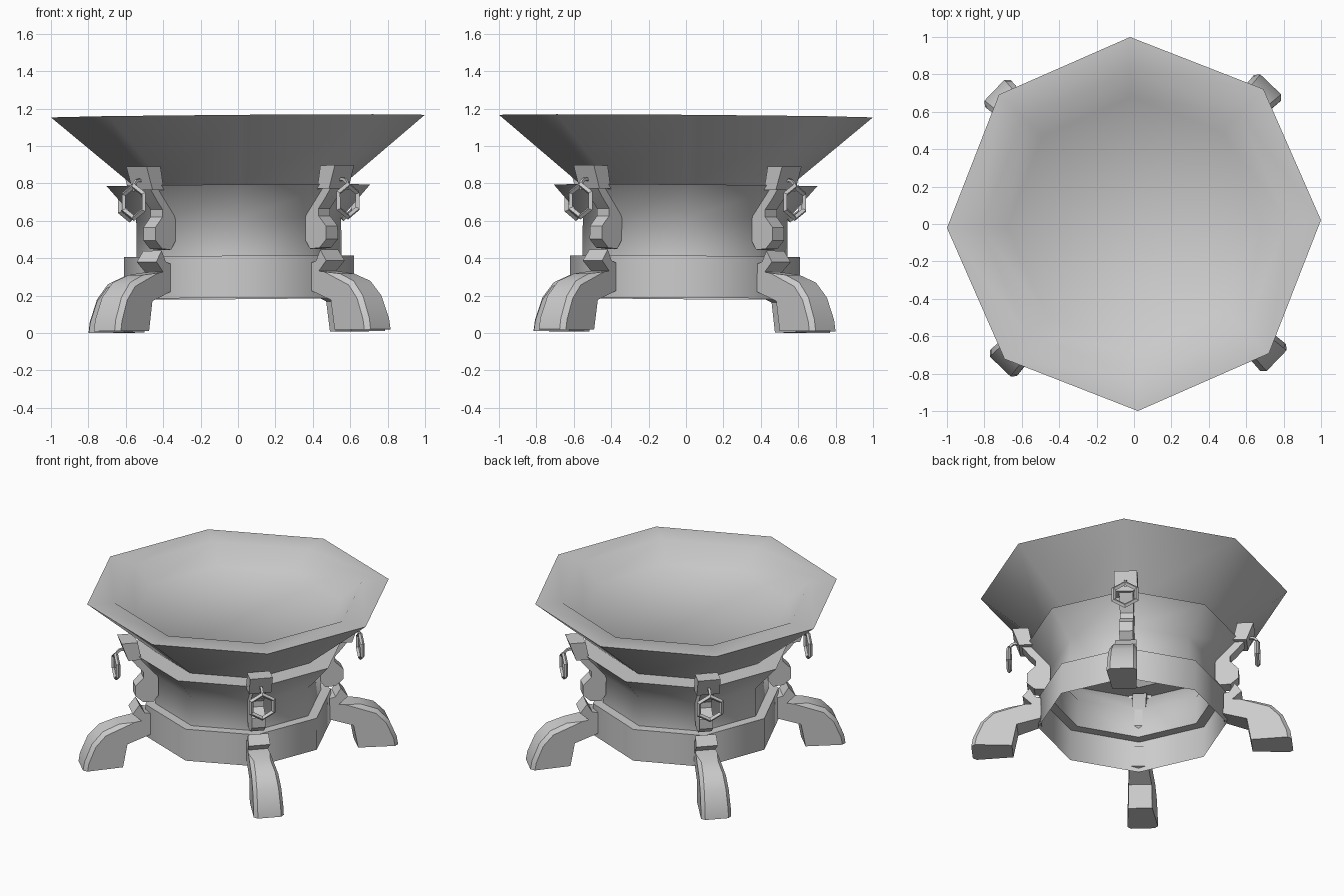
import bpy
import bmesh
from math import radians, pi, cos, sin
from mathutils import Matrix, Euler

cube = bpy.data.objects.get("Cube")
if cube:
    bpy.data.objects.remove(cube, do_unlink=True)

# One plain grey for everything
grey = bpy.data.materials.new("plain grey")
grey.use_nodes = True
tone = (0.6, 0.6, 0.6, 1.0)
grey.diffuse_color = tone
grey.node_tree.nodes["Principled BSDF"].inputs["Base Color"].default_value = tone

# The whole piece stands slightly turned and tilted
POSE = (Matrix.Translation((0.008, -0.008, 0.01))
        @ Euler((radians(-0.4), radians(-0.4), radians(1.2))).to_matrix().to_4x4())


def finish(name, bm, turn=0.0, smooth=35):
    mesh = bpy.data.meshes.new(name)
    bm.to_mesh(mesh)
    bm.free()
    mesh.transform(POSE @ Matrix.Rotation(turn, 4, "Z"))
    mesh.materials.append(grey)
    obj = bpy.data.objects.new(name, mesh)
    bpy.context.collection.objects.link(obj)
    bpy.ops.object.select_all(action="DESELECT")
    obj.select_set(True)
    bpy.context.view_layer.objects.active = obj
    bpy.ops.object.shade_smooth_by_angle(angle=radians(smooth))


def lathe(name, profile, sides=8, close_top=False):
    """Turn a (radius, height) profile into an octagonal shell."""
    bm = bmesh.new()
    rings = [[bm.verts.new((r * cos(2 * pi * k / sides), r * sin(2 * pi * k / sides), z))
              for k in range(sides)] for r, z in profile]
    for low, high in zip(rings, rings[1:]):
        for k in range(sides):
            n = (k + 1) % sides
            bm.faces.new((low[k], low[n], high[n], high[k]))
    if close_top:
        bm.faces.new(rings[-1])
    finish(name, bm, smooth=50)


def slab(name, profile, width, turn, smooth=35, chamfered=0):
    """Extrude a (radius, height) outline sideways; width(r) is the half width.
    The first few outline edges can be chamfered along both sides."""
    bm = bmesh.new()
    left, right = [[bm.verts.new((r, s * width(r), z)) for r, z in profile] for s in (1, -1)]
    bm.faces.new(left)
    bm.faces.new(right[::-1])
    for k in range(len(profile)):
        n = (k + 1) % len(profile)
        bm.faces.new((left[n], left[k], right[k], right[n]))
    bmesh.ops.recalc_face_normals(bm, faces=bm.faces)
    if chamfered:
        rims = [bm.edges.get((side[k], side[k + 1]))
                for side in (left, right) for k in range(chamfered)]
        bmesh.ops.bevel(bm, geom=rims, offset=0.025, segments=1, affect="EDGES")
    finish(name, bm, turn, smooth)


# Hollow stand with its ledge, waist and flared collar
lathe("base_ring", [(0.615, 0.175), (0.615, 0.4), (0.548, 0.4)])
lathe("waist_collar", [(0.548, 0.4), (0.548, 0.6), (0.705, 0.78), (0.56, 0.78)])

# Wide dish with a broad lip and a sunken floor
lathe("bowl", [(0.56, 0.78), (1.0, 1.15), (0.82, 1.145), (0.68, 1.03)], close_top=True)

LEG = [(1.045, 0.0), (1.035, 0.06), (0.985, 0.18), (0.91, 0.26), (0.80, 0.30),
       (0.655, 0.315), (0.714, 0.37), (0.668, 0.43), (0.633, 0.37), (0.595, 0.36),
       (0.595, 0.21), (0.75, 0.16), (0.78, 0.0)]
BRACKET = [(0.735, 0.77), (0.68, 0.70), (0.635, 0.65), (0.635, 0.61), (0.69, 0.555),
           (0.69, 0.485), (0.64, 0.44), (0.57, 0.435), (0.537, 0.48), (0.537, 0.60),
           (0.58, 0.71), (0.62, 0.77)]
BLOCK = [(0.787, 0.88), (0.742, 0.755), (0.655, 0.755), (0.68, 0.88)]

places = {"front_left": -45, "back_left": 45, "back_right": 135, "front_right": -135}
for place, degrees in places.items():
    turn = radians(degrees)

    # Curved leg widening toward the foot, with a raised knob
    slab(place + "_leg", LEG, lambda r: 0.062 + 0.09 * (r - 0.6), turn, chamfered=4)

    # Curved wall bracket and the block above it
    slab(place + "_bracket", BRACKET, lambda r: 0.045, turn, 20)
    slab(place + "_block", BLOCK, lambda r: 0.075, turn, 20)

    # Hook: a thin arc bending out of the block and down
    arc = [(radius, radians(d)) for radius, steps in
           ((0.045, range(-30, 121, 30)), (0.03, range(120, -31, -30))) for d in steps]
    slab(place + "_hook", [(0.77 + q * sin(a), 0.77 + q * cos(a)) for q, a in arc],
         lambda r: 0.008, turn)

    # Six-sided hanging ring
    bm = bmesh.new()
    loops = []
    for k in range(6):
        a = 2 * pi * k / 6
        loops.append([bm.verts.new((0.81 + dx, (0.085 + dr) * sin(a), 0.69 + (0.085 + dr) * cos(a)))
                      for dr, dx in ((0.0, 0.014), (0.016, 0.0), (0.0, -0.014), (-0.016, 0.0))])
    for k in range(6):
        here, there = loops[k], loops[(k + 1) % 6]
        for j in range(4):
            m = (j + 1) % 4
            bm.faces.new((here[j], here[m], there[m], there[j]))
    bmesh.ops.recalc_face_normals(bm, faces=bm.faces)
    finish(place + "_ring", bm, turn, 20)
